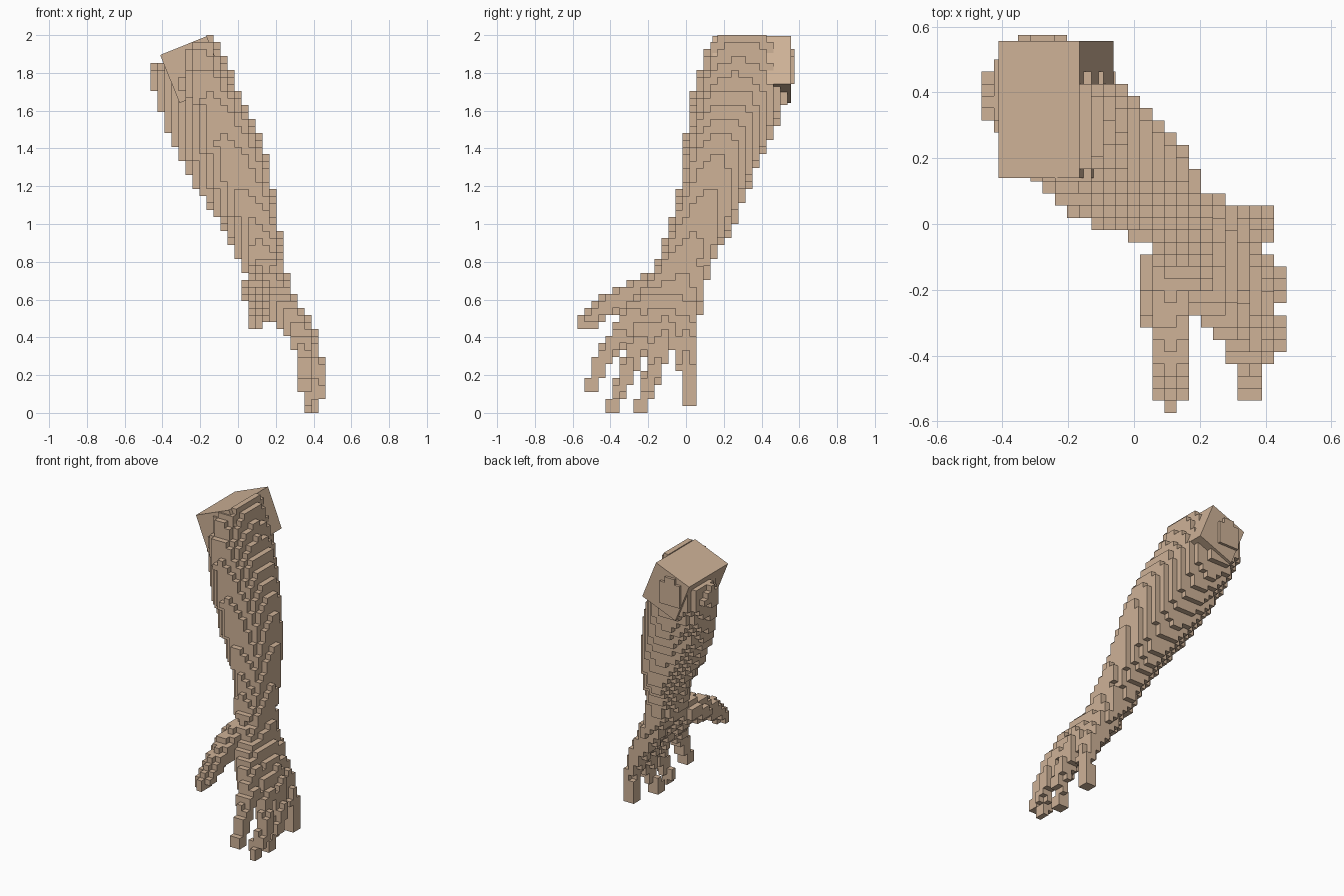
import bpy, bmesh, math
from mathutils import Vector

if "Cube" in bpy.data.objects:
    bpy.data.objects.remove(bpy.data.objects["Cube"])

S = 2 / 54                      # cube size
NX, NY, NZ = 25, 31, 54         # cube grid covering the arm

skin = bpy.data.materials.new("tan skin")
skin.diffuse_color = (0.62, 0.445, 0.31, 1)
skin.use_nodes = True
skin.node_tree.nodes["Principled BSDF"].inputs["Base Color"].default_value = skin.diffuse_color

# Forearm cross-sections: z, x min, x max, y min, y max
RINGS = [(0.68, 0.06, 0.27, -0.13, 0.11), (0.80, 0.015, 0.25, -0.16, 0.135),
         (0.90, -0.035, 0.23, -0.115, 0.20), (1.00, -0.085, 0.215, -0.08, 0.26),
         (1.20, -0.225, 0.185, -0.03, 0.335), (1.40, -0.335, 0.14, -0.01, 0.425),
         (1.60, -0.41, 0.06, 0.02, 0.51), (1.76, -0.46, -0.02, 0.05, 0.57),
         (1.88, -0.435, -0.075, 0.09, 0.575), (2.00, -0.42, -0.12, 0.13, 0.56)]

# Hand bones as joint chains: (x, y, z, radius)
BONES = {
    "little": [(0.16, 0.025, 0.72, 0.075), (0.34, 0.00, 0.36, 0.055),
               (0.40, 0.00, 0.22, 0.040), (0.385, 0.025, 0.07, 0.038)],
    "ring": [(0.16, -0.02, 0.72, 0.08), (0.375, -0.13, 0.37, 0.06),
             (0.42, -0.19, 0.17, 0.042), (0.385, -0.24, 0.03, 0.038)],
    "middle": [(0.16, -0.06, 0.72, 0.08), (0.365, -0.25, 0.38, 0.06),
               (0.425, -0.32, 0.20, 0.042), (0.40, -0.385, 0.04, 0.036)],
    "index": [(0.14, -0.08, 0.72, 0.08), (0.24, -0.23, 0.55, 0.085),
              (0.31, -0.32, 0.45, 0.062), (0.355, -0.44, 0.29, 0.042),
              (0.35, -0.50, 0.15, 0.038)],
    "thumb": [(0.115, -0.11, 0.68, 0.085), (0.105, -0.26, 0.63, 0.078),
              (0.11, -0.42, 0.57, 0.055), (0.11, -0.535, 0.475, 0.042)],
}


def in_forearm(p):
    if p.z < RINGS[0][0]:
        return False
    # slanted cut hidden under the elbow block
    if p.x < -0.165 and p.z > 1.995 + 0.408 * (p.x + 0.165) - 0.027:
        return False
    for a, b in zip(RINGS, RINGS[1:]):
        if a[0] <= p.z <= b[0]:
            t = (p.z - a[0]) / (b[0] - a[0])
            x0, x1, y0, y1 = [a[i] + t * (b[i] - a[i]) for i in range(1, 5)]
            u = (2 * p.x - x0 - x1) / (x1 - x0)
            v = (2 * p.y - y0 - y1) / (y1 - y0)
            h = max(0, min(1, p.z - 0.8))
            r = -0.1 - 0.12 * h                     # skew along the slant
            if u + v < -1.2 + 0.3 * h:              # flattened inner corner
                return False
            return (u * u + v * v - 2 * r * u * v) / (1 - r * r) <= 1
    return False


def in_hand(p):
    for chain in BONES.values():
        for a, b in zip(chain, chain[1:]):
            A, B = Vector(a[:3]), Vector(b[:3])
            d = B - A
            t = max(0, min(1, (p - A).dot(d) / d.length_squared))
            if (p - A - t * d).length <= a[3] + t * (b[3] - a[3]):
                return True
    return False


def finish(bm, name):
    me = bpy.data.meshes.new(name)
    bm.to_mesh(me)
    bm.free()
    me.materials.append(skin)
    ob = bpy.data.objects.new(name, me)
    bpy.context.collection.objects.link(ob)
    return ob


# Forearm and hand: outer skin of all filled cubes
cells = set()
for i in range(NX):
    for j in range(NY):
        for k in range(NZ):
            p = Vector(((i + .5 - NX / 2) * S, (j + .5 - NY / 2) * S, (k + .5) * S))
            if in_forearm(p) or in_hand(p):
                cells.add((i, j, k))

bm = bmesh.new()
verts = {}


def corner(c):
    if c not in verts:
        verts[c] = bm.verts.new(((c[0] - NX / 2) * S, (c[1] - NY / 2) * S, c[2] * S))
    return verts[c]


for c in cells:
    for ax in range(3):
        for side in (0, 1):
            n = list(c)
            n[ax] += 2 * side - 1
            if tuple(n) in cells:
                continue
            quad = []
            for du, dv in ((0, 0), (1, 0), (1, 1), (0, 1)):
                q = list(c)
                q[ax] += side
                q[(ax + 1) % 3] += du
                q[(ax + 2) % 3] += dv
                quad.append(corner(tuple(q)))
            bm.faces.new(quad if side else quad[::-1])
finish(bm, "forearm_and_hand")

# Elbow block: tilted box capping the upper end
bm = bmesh.new()
bmesh.ops.create_cube(bm, size=1)
bmesh.ops.scale(bm, vec=(0.266, 0.416, 0.274), verts=bm.verts)
block = finish(bm, "elbow_block")
block.location = (-0.2375, 0.348, 1.8175)
block.rotation_euler = (0, -math.radians(22.0), 0)
